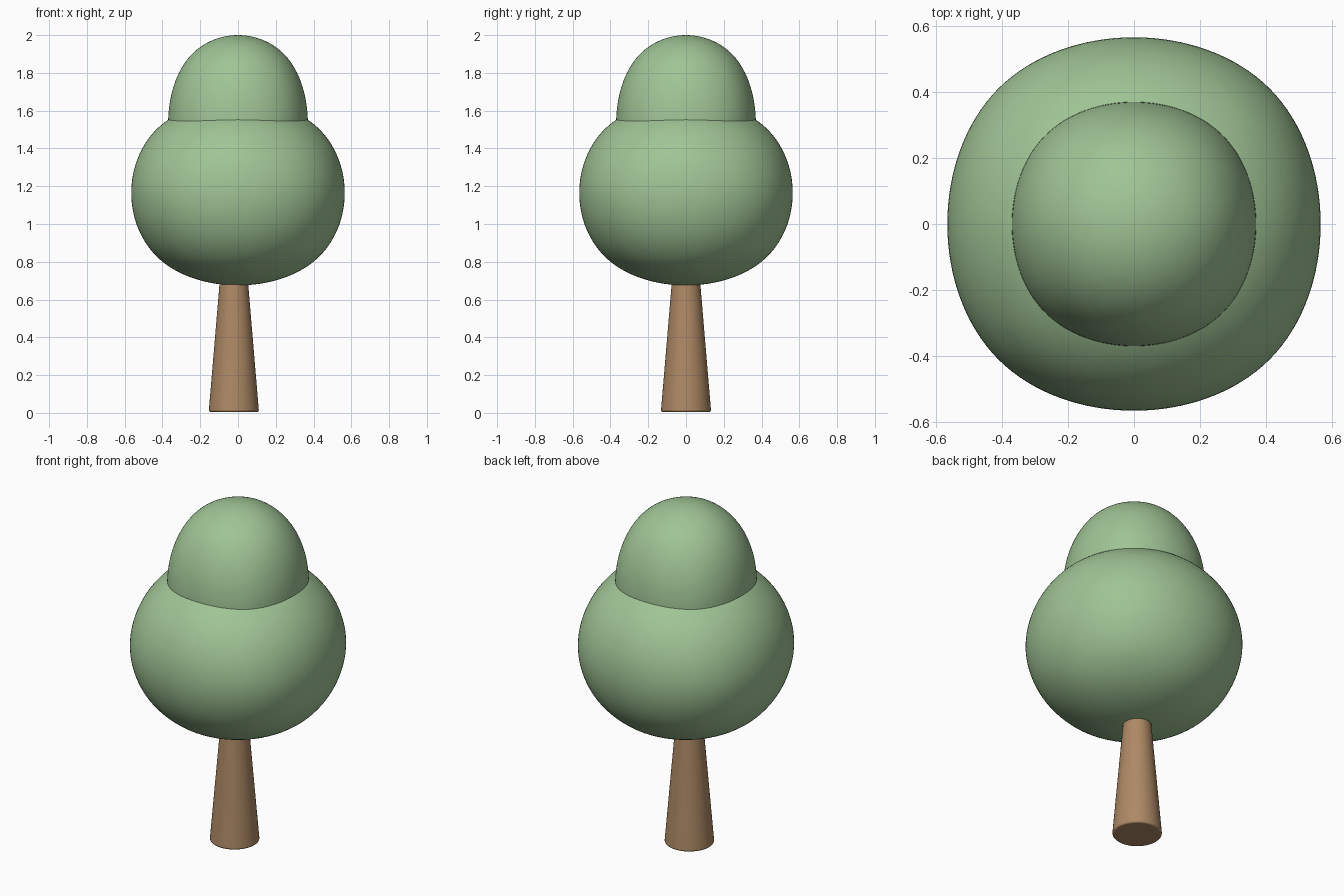
import bpy
import math

if "Cube" in bpy.data.objects:
    bpy.data.objects.remove(bpy.data.objects["Cube"])


def material(name, color):
    m = bpy.data.materials.new(name)
    m.diffuse_color = color
    m.use_nodes = True
    m.node_tree.nodes["Principled BSDF"].inputs["Base Color"].default_value = m.diffuse_color
    return m


leaf_green = material("leaf_green", (0.35, 0.55, 0.30, 1))
bark_brown = material("bark_brown", (0.42, 0.25, 0.13, 1))

# A subdivided cube's face centres shrink to this fraction of the cage
SHRINK = 0.8395


def leaf_blob(name, z, half_width, half_height):
    """Rounded-cube foliage mass."""
    bpy.ops.mesh.primitive_cube_add(size=2 / SHRINK, location=(0, 0, z))
    ob = bpy.context.object
    ob.name = name
    ob.scale = (half_width, half_width, half_height)
    sub = ob.modifiers.new("round", 'SUBSURF')
    sub.levels = sub.render_levels = 5
    ob.data.materials.append(leaf_green)
    bpy.ops.object.shade_smooth()
    return ob


# Foliage
leaf_blob("lower_foliage", 1.165, 0.565, 0.49)
leaf_blob("upper_foliage", 1.53, 0.37, 0.47)

# Tapered trunk, slightly off centre, with a softened foot
bottom, top = 0.005, 0.80
bpy.ops.mesh.primitive_cone_add(vertices=48, radius1=0.133, radius2=0.066,
                                depth=top - bottom,
                                location=(-0.022, 0, (top + bottom) / 2))
trunk = bpy.context.object
trunk.name = "trunk"
trunk.data.materials.append(bark_brown)
bevel = trunk.modifiers.new("soft_foot", 'BEVEL')
bevel.width = 0.01
bevel.segments = 3
bevel.limit_method = 'ANGLE'
bevel.angle_limit = math.radians(40)
bpy.ops.object.shade_smooth_by_angle(angle=math.radians(40))
